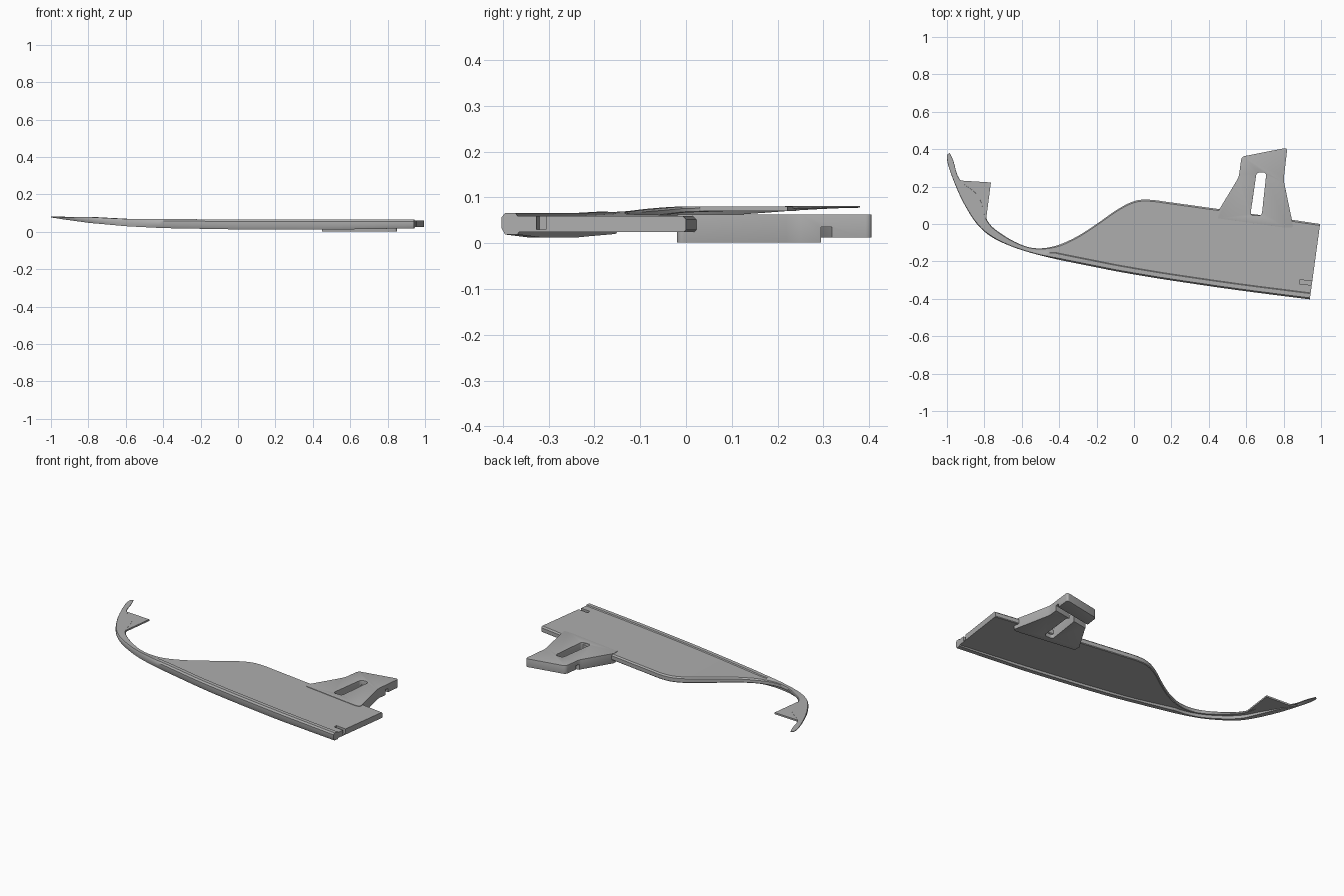
import bpy, bmesh
from math import radians
from mathutils import Vector

if "Cube" in bpy.data.objects:
    bpy.data.objects.remove(bpy.data.objects["Cube"])

grey = bpy.data.materials.new("mid_grey")
grey.use_nodes = True
COLOUR = (0.42, 0.42, 0.42, 1)
grey.diffuse_color = COLOUR
grey.node_tree.nodes["Principled BSDF"].inputs["Base Color"].default_value = COLOUR


def make(name, bm):
    bmesh.ops.recalc_face_normals(bm, faces=bm.faces)
    mesh = bpy.data.meshes.new(name)
    bm.to_mesh(mesh)
    bm.free()
    mesh.materials.append(grey)
    obj = bpy.data.objects.new(name, mesh)
    bpy.context.collection.objects.link(obj)
    return obj


def activate(obj):
    bpy.ops.object.select_all(action='DESELECT')
    obj.select_set(True)
    bpy.context.view_layer.objects.active = obj


def prism(name, points, low, high, corner=0, which=None):
    """Extruded outline, with optional rounding of its upright corners."""
    bm = bmesh.new()
    face = bm.faces.new([bm.verts.new((x, y, low)) for x, y in points])
    ext = bmesh.ops.extrude_face_region(bm, geom=[face])
    for v in ext["geom"]:
        if isinstance(v, bmesh.types.BMVert):
            v.co.z = high
    if corner:
        upright = [e for e in bm.edges
                   if abs(e.verts[0].co.z - e.verts[1].co.z) > 0.001
                   and (which is None or which(e.verts[0].co))]
        bmesh.ops.bevel(bm, geom=upright, offset=corner, segments=4,
                        profile=0.5, affect='EDGES')
    return make(name, bm)


def cut(obj, cutter):
    cutter.hide_render = True
    mod = obj.modifiers.new("cut", 'BOOLEAN')
    mod.operation, mod.solver, mod.object = 'DIFFERENCE', 'EXACT', cutter
    activate(obj)
    bpy.ops.object.modifier_apply(modifier=mod.name)
    bpy.data.objects.remove(cutter)


def finish(obj, bevel=0):
    activate(obj)
    if bevel:
        mod = obj.modifiers.new("rounding", 'BEVEL')
        mod.width, mod.segments, mod.angle_limit = bevel, 3, radians(40)
        bpy.ops.object.modifier_apply(modifier=mod.name)
    bpy.ops.object.shade_smooth_by_angle(angle=radians(35))


def spline(pts, steps):
    """Smooth curve through the points."""
    out = []
    for i in range(len(pts) - 1):
        p0, p1, p2 = pts[max(i - 1, 0)], pts[i], pts[i + 1]
        p3 = pts[min(i + 2, len(pts) - 1)]
        for k in range(steps):
            t = k / steps
            out.append(0.5 * (2 * p1 + (p2 - p0) * t
                              + (2 * p0 - 5 * p1 + 4 * p2 - p3) * t * t
                              + (3 * p1 - p0 - 3 * p2 + p3) * t ** 3))
    return out + [pts[-1]]


def ramp(x, keys):
    """Straight interpolation between (x, value) keys."""
    for (xa, a), (xb, b) in zip(keys, keys[1:]):
        if x <= xb:
            return a + (b - a) * max(0, (x - xa) / (xb - xa))
    return keys[-1][1]


# Paired front and back edge points, from the curled tip to the square end
stations = [Vector(s) for s in (
    (-1, .37, -.985, .38), (-.995, .32, -.965, .335), (-.96, .22, -.93, .235),
    (-.91, .11, -.83, .15), (-.84, 0, -.785, .02), (-.76, -.07, -.72, -.045),
    (-.65, -.122, -.61, -.108), (-.53, -.16, -.52, -.13), (-.42, -.187, -.42, -.117),
    (-.32, -.208, -.31, -.07), (-.22, -.228, -.2, 0), (-.11, -.25, -.09, .077),
    (-.02, -.266, 0, .122), (.07, -.281, .08, .13), (.2, -.302, .2, .115),
    (.55, -.353, .57, .063), (.94, -.403, .995, 0))]
TOP = [(-1, .081), (-.82, .08), (-.65, .071), (-.45, .064), (-.1, .06), (1, .06)]
BOTTOM = [(-1, .077), (-.93, .066), (-.8, .048), (-.6, .03), (-.4, .02),
          (0, .013), (.5, .012), (.94, .019)]
THICK = [(-1, .003), (-.85, .012), (-.5, .025), (-.2, .035), (1, .035)]

# Main blade: raised and deepened front lip, flat web, rounded back edge
bm = bmesh.new()
rings = []
for s in spline(stations, 4):
    front, back = Vector(s[:2]), Vector(s[2:])
    width = (back - front).length
    across = (back - front) / width
    top, low, thick = (ramp(s[0], k) for k in (TOP, BOTTOM, THICK))
    under = max(top - thick, low)
    lip = min(.035, width * .5)
    rise = .006 * min(1, max(0, (s[0] + .6) * 4))
    r = min(.008, thick * .3, width * .1)
    full = top + rise - low
    section = [(0, low + full * .3), (0, low + full * .8), (r, top + rise),
               (lip - .004, top + rise), (lip, top), (width - r, top),
               (width, top - r), (width, under + r * .5), (width - r * .5, under),
               (lip + .004, under), (lip, low), (r, low)]
    rings.append([bm.verts.new((*(front + across * d), z)) for d, z in section])
for a, b in zip(rings, rings[1:]):
    for i in range(len(a)):
        j = (i + 1) % len(a)
        bm.faces.new((a[i], a[j], b[j], b[i]))
bm.faces.new(rings[0])
bm.faces.new(rings[-1])
blade = make("splitter_blade", bm)

# Small notch open to the square end
cut(blade, prism("notch_cutter", [(.885, -.298), (.885, -.32), (.99, -.331), (.99, -.31)],
                 .03, .1))
finish(blade)

# Thin pointed tab inside the curl
tab = prism("curl_tab", [(-.945, .24), (-.925, .232), (-.765, .222), (-.79, .03),
                         (-.85, .05), (-.9, .13)], .07, .08)
finish(tab)

# Mounting bracket with rounded outer corners
bracket = prism("mounting_bracket",
                [(.45, .068), (.56, .25), (.575, .36), (.82, .408), (.80, .235),
                 (.853, -.02), (.81, -.02), (.45, .03)],
                .002, .063, .016, lambda c: c.y > .2 or c.y < 0)
cut(bracket, prism("slot_cutter", [(.622, .045), (.655, .275), (.708, .275), (.683, .045)],
                   -.1, .1, .016))
# Raised outer underside, and the groove behind the hooked edge
cut(bracket, prism("step_cutter", [(.4, .222), (.9, .312), (.9, .6), (.4, .6)], -.1, .012))
cut(bracket, prism("groove_cutter", [(.4, .222), (.9, .312), (.9, .335), (.4, .245)], -.1, .035))
finish(bracket, .006)
